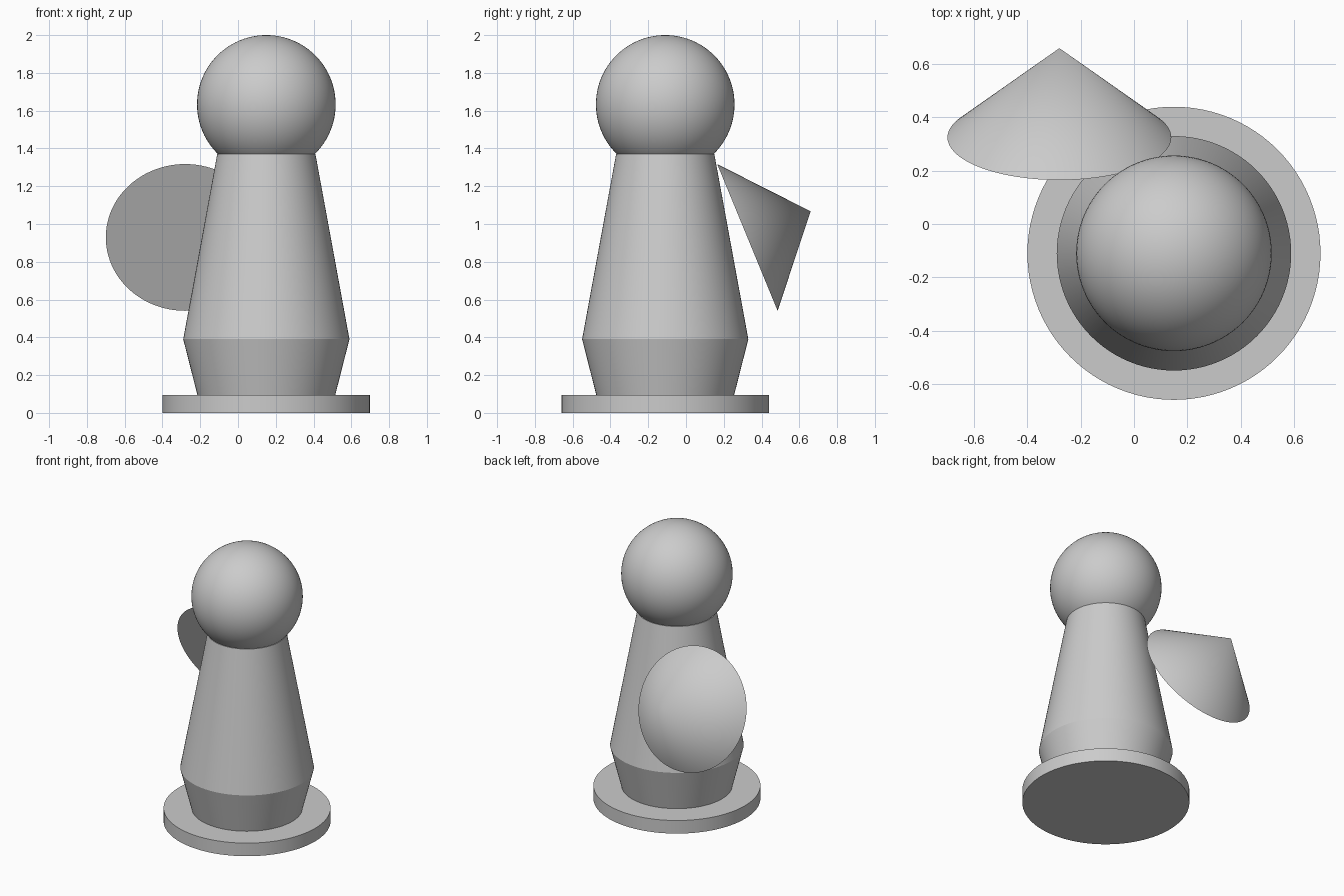
import bpy
import math
from mathutils import Vector

cube = bpy.data.objects.get("Cube")
if cube:
    bpy.data.objects.remove(cube, do_unlink=True)

# Single plain colour
grey = bpy.data.materials.new("light_grey")
grey.use_nodes = True
colour = (0.6, 0.6, 0.6, 1)
grey.diffuse_color = colour
grey.node_tree.nodes["Principled BSDF"].inputs["Base Color"].default_value = colour

AXIS_X, AXIS_Y = 0.15, -0.11


def finish(name):
    obj = bpy.context.object
    obj.name = name
    obj.data.materials.append(grey)
    bpy.ops.object.shade_smooth_by_angle(angle=math.radians(25))
    return obj


def frustum(name, r_low, r_high, z_low, z_high):
    bpy.ops.mesh.primitive_cone_add(
        vertices=96, radius1=r_low, radius2=r_high, depth=z_high - z_low,
        location=(AXIS_X, AXIS_Y, (z_low + z_high) / 2))
    return finish(name)


# Round foot and the two tapered body sections
frustum("base_disc", 0.55, 0.55, 0, 0.095)
frustum("lower_body", 0.365, 0.44, 0.095, 0.39)
frustum("upper_body", 0.44, 0.26, 0.39, 1.37)

# Ball head
bpy.ops.mesh.primitive_uv_sphere_add(
    segments=96, ring_count=48, radius=0.367, location=(AXIS_X, AXIS_Y, 1.633))
finish("head")

# Tilted cone behind the body
base_centre = Vector((-0.28, 0.325, 0.929))
tip = Vector((-0.28, 0.66, 1.067))
direction = tip - base_centre
bpy.ops.mesh.primitive_cone_add(
    vertices=96, radius1=0.42, radius2=0, depth=direction.length,
    location=(base_centre + tip) / 2,
    rotation=direction.to_track_quat("Z", "Y").to_euler())
finish("back_cone")
